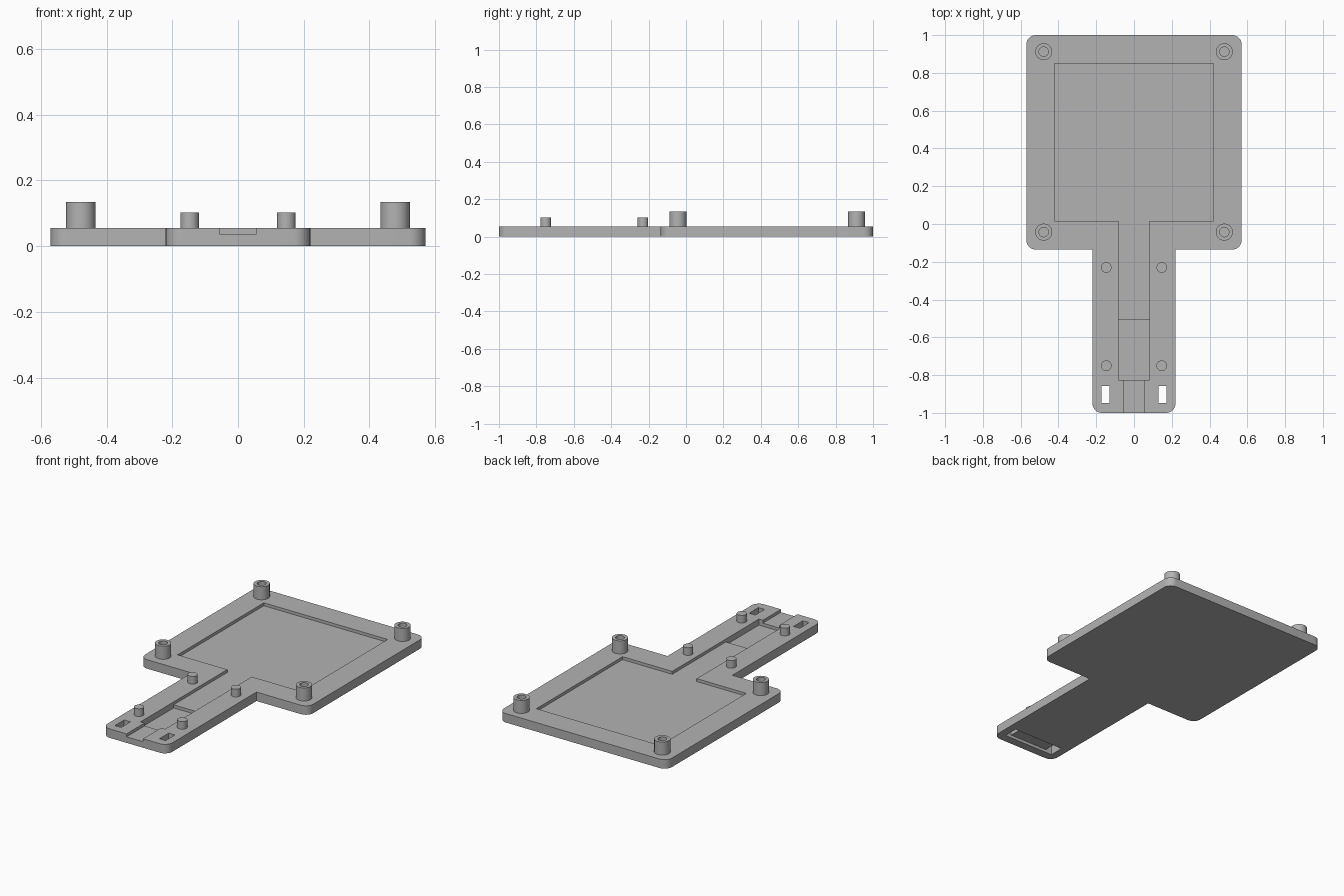
import bpy, bmesh, math
from mathutils import Vector

default = bpy.data.objects.get("Cube")
if default:
    bpy.data.objects.remove(default, do_unlink=True)

THICK = 0.055      # plate thickness
FLOOR = 0.037      # floor of the shallow recess
DEEP = 0.018       # floor of the deep recess

grey = bpy.data.materials.new("matte_grey")
grey.use_nodes = True
grey.diffuse_color = (0.45, 0.45, 0.45, 1)
grey.node_tree.nodes["Principled BSDF"].inputs["Base Color"].default_value = grey.diffuse_color


def add_object(name, bm):
    bmesh.ops.recalc_face_normals(bm, faces=bm.faces)
    mesh = bpy.data.meshes.new(name)
    bm.to_mesh(mesh)
    bm.free()
    mesh.materials.append(grey)
    obj = bpy.data.objects.new(name, mesh)
    bpy.context.collection.objects.link(obj)
    return obj


def prism(name, outline, z0, z1):
    bm = bmesh.new()
    face = bm.faces.new([bm.verts.new((x, y, z0)) for x, y in outline])
    top = bmesh.ops.extrude_face_region(bm, geom=[face])["geom"]
    verts = [v for v in top if isinstance(v, bmesh.types.BMVert)]
    bmesh.ops.translate(bm, verts=verts, vec=(0, 0, z1 - z0))
    return add_object(name, bm)


def box(name, x0, x1, y0, y1, z0, z1):
    return prism(name, [(x0, y0), (x1, y0), (x1, y1), (x0, y1)], z0, z1)


def rounded(corners, steps=8):
    """Right-angled outline; each corner is (x, y, radius)."""
    points = []
    for i, (x, y, r) in enumerate(corners):
        here = Vector((x, y))
        if r == 0:
            points.append(here)
            continue
        before = (Vector(corners[i - 1][:2]) - here).normalized()
        after = (Vector(corners[(i + 1) % len(corners)][:2]) - here).normalized()
        centre = here + (before + after) * r
        for s in range(steps + 1):
            a = math.pi / 2 * s / steps
            points.append(centre - after * r * math.cos(a) - before * r * math.sin(a))
    return points


def lathe(name, profile, x, y, closed):
    bm = bmesh.new()
    verts = [bm.verts.new((r, 0, z)) for r, z in profile]
    edges = [bm.edges.new(pair) for pair in zip(verts, verts[1:])]
    if closed:
        edges.append(bm.edges.new((verts[-1], verts[0])))
    bmesh.ops.spin(bm, geom=verts + edges, cent=(0, 0, 0), axis=(0, 0, 1),
                   angle=math.tau, steps=40)
    bmesh.ops.remove_doubles(bm, verts=bm.verts, dist=1e-5)
    obj = add_object(name, bm)
    obj.location = (x, y, 0)
    return obj


def smooth(obj):
    bpy.ops.object.select_all(action="DESELECT")
    obj.select_set(True)
    bpy.context.view_layer.objects.active = obj
    bpy.ops.object.shade_smooth_by_angle(angle=math.radians(30))


# Paddle-shaped base plate with rounded outer corners
half = [(0.22, -1, 0.05), (0.22, -0.135, 0), (0.57, -0.135, 0.05), (0.57, 1, 0.05)]
mirrored = [(-x, y, r) for x, y, r in reversed(half)]
plate = prism("base_plate", rounded(half + mirrored), 0, THICK)

# Shallow board recess joined to the handle channel
arm, bay = 0.083, 0.42
recess = [(arm, -0.6), (arm, 0.015), (bay, 0.015), (bay, 0.85)]
recess += [(-x, y) for x, y in reversed(recess)]
cutters = [
    prism("recess_cutter", recess, FLOOR, 0.1),
    box("deep_pocket_cutter", -arm, arm, -0.825, -0.505, DEEP, 0.1),
    box("cable_notch_cutter", -0.056, 0.056, -1.1, -0.8, FLOOR, 0.1),
    box("strap_groove_cutter", -0.172, 0.172, -0.947, -0.857, -0.05, DEEP),
]
# Strap slots through the handle end
for side in (-1, 1):
    x0, x1 = sorted((side * 0.13, side * 0.172))
    cutters.append(box("strap_slot_cutter", x0, x1, -0.947, -0.857, -0.1, 0.1))

for cutter in cutters:
    mod = plate.modifiers.new(cutter.name, "BOOLEAN")
    mod.operation = "DIFFERENCE"
    mod.solver = "EXACT"
    mod.object = cutter
    cutter.hide_render = True

# Bake the cuts and drop the cutters
bpy.context.view_layer.update()
graph = bpy.context.evaluated_depsgraph_get()
cut_mesh = bpy.data.meshes.new_from_object(plate.evaluated_get(graph))
plate.modifiers.clear()
plate.data = cut_mesh
for cutter in cutters:
    bpy.data.objects.remove(cutter, do_unlink=True)
smooth(plate)

# Hollow corner standoffs and solid handle pins
tube = [(0.025, THICK - 0.005), (0.045, THICK - 0.005), (0.045, 0.135), (0.025, 0.135)]
pin = [(0, THICK - 0.005), (0.028, THICK - 0.005), (0.028, 0.102), (0, 0.102)]
for side, label in ((1, "left"), (-1, "right")):
    for y, end in ((0.912, "back"), (-0.043, "front")):
        smooth(lathe(f"standoff_{end}_{label}", tube, side * 0.478, y, True))
    for y, end in ((-0.23, "back"), (-0.75, "front")):
        smooth(lathe(f"pin_{end}_{label}", pin, side * 0.147, y, False))
